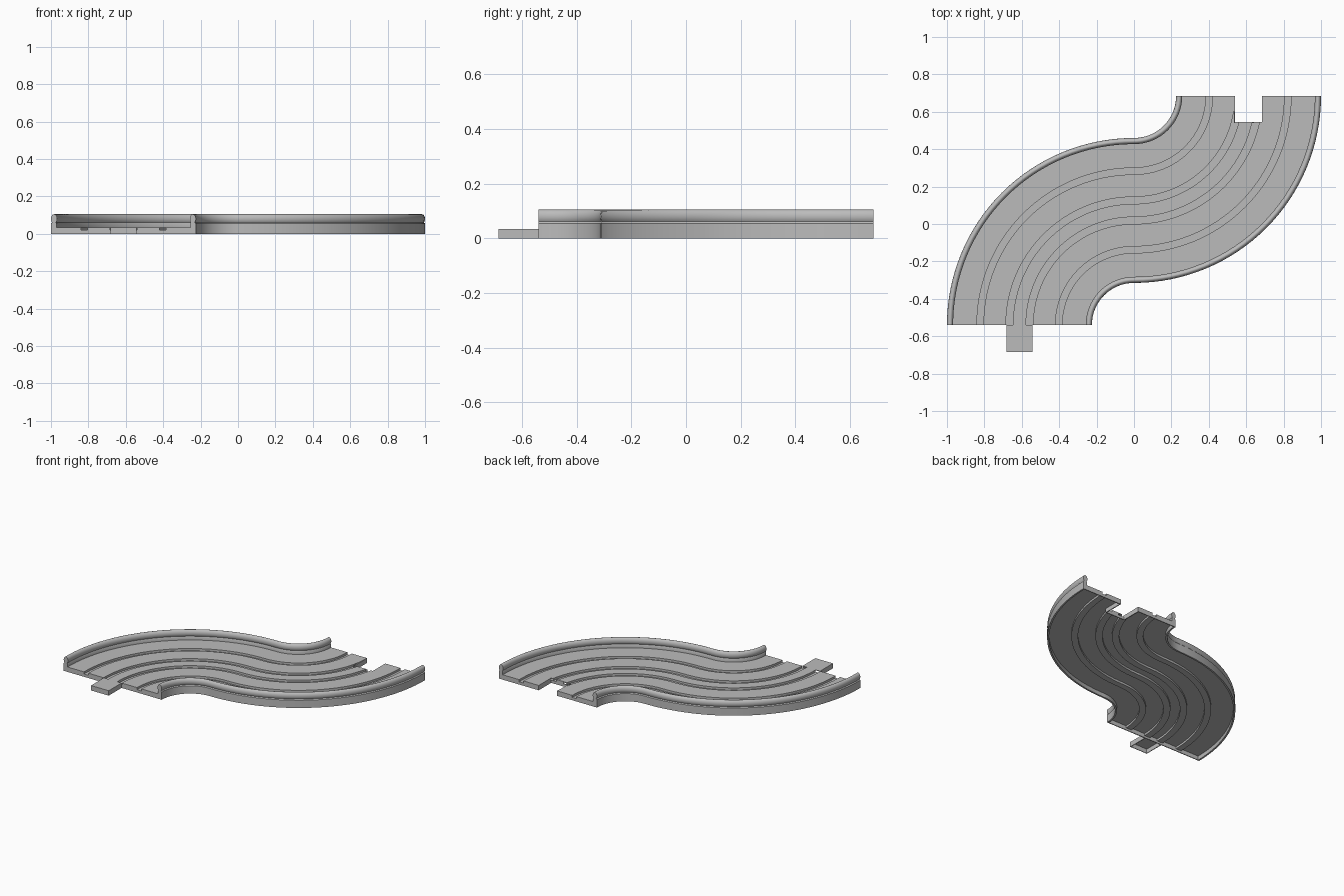
import bpy, bmesh, math

if "Cube" in bpy.data.objects:
    bpy.data.objects.remove(bpy.data.objects["Cube"])

R0, R1 = 0.225, 1.0              # inner and outer bend radius
MID = (R0 + R1) / 2
Y0, Y1 = -0.54, 0.685            # track ends, also the bend centres
FLOOR, GROOVE, T = 0.035, 0.02, 0.006

grey = bpy.data.materials.new("light_grey")
grey.diffuse_color = (0.5, 0.5, 0.5, 1)
grey.use_nodes = True
grey.node_tree.nodes["Principled BSDF"].inputs["Base Color"].default_value = grey.diffuse_color


def finish(name, bm, smooth=False):
    bmesh.ops.recalc_face_normals(bm, faces=bm.faces)
    me = bpy.data.meshes.new(name)
    bm.to_mesh(me)
    bm.free()
    ob = bpy.data.objects.new(name, me)
    bpy.context.collection.objects.link(ob)
    me.materials.append(grey)
    if smooth:
        bpy.ops.object.select_all(action='DESELECT')
        bpy.context.view_layer.objects.active = ob
        ob.select_set(True)
        bpy.ops.object.shade_smooth_by_angle(angle=math.radians(35))
    return ob


def sweep(name, profile, stations, smooth=False):
    """Loft a closed (radius, z) profile through functions radius -> (x, y)."""
    bm = bmesh.new()
    rings = [[bm.verts.new((*st(r), z)) for r, z in profile] for st in stations]
    n = len(profile)
    for a, b in zip(rings, rings[1:]):
        for i in range(n):
            j = (i + 1) % n
            bm.faces.new((a[i], a[j], b[j], b[i]))
    bm.faces.new(rings[0])
    bm.faces.new(rings[-1])
    return finish(name, bm, smooth)


def box(name, x0, x1, y0, y1, z0, z1, open_dirs=()):
    bm = bmesh.new()
    bmesh.ops.create_cube(bm, size=1)
    for v in bm.verts:
        v.co = (x0 if v.co.x < 0 else x1, y0 if v.co.y < 0 else y1,
                z0 if v.co.z < 0 else z1)
    bm.normal_update()
    gone = [f for f in bm.faces
            if any(f.normal.dot(d) > 0.9 for d in map(Vector, open_dirs))]
    bmesh.ops.delete(bm, geom=gone, context='FACES')
    return finish(name, bm)


from mathutils import Vector

# Track floor from inner to outer radius, with four grooves
offsets = [-0.2275, -0.1925, -0.0725, -0.0350, 0.0350, 0.0725, 0.1925, 0.2275]


def floor_line(top, low, widen=0.0):
    pts = []
    for i, o in enumerate(offsets):
        r = MID + o + (widen if i % 2 else -widen)
        pts += [(r, top), (r, low)] if i % 2 == 0 else [(r, low), (r, top)]
    return pts


# Rounded bead rail, going from the outside of the wall over to the floor
W = 0.033


def rail():
    pts = [(0, 0), (0, 0.055)]
    for i in range(15):
        a = math.radians(-50 + 280 * i / 14)
        pts.append((W / 2 - W / 2 * math.cos(a), 0.08 + 0.025 * math.sin(a)))
    return pts + [(W - 0.003, 0.055), (W - 0.003, FLOOR)]


rim = 0.012
inner_rail = [(R0 + d, z) for d, z in rail()]
outer_rail = [(R1 - d, z) for d, z in reversed(rail())]
under = floor_line(FLOOR - T, GROOVE - T, 0.004)[::-1]
profile = (inner_rail + floor_line(FLOOR, GROOVE) + outer_rail
           + [(R1 - rim, 0), (R1 - rim, FLOOR - T)] + under
           + [(R0 + rim, FLOOR - T), (R0 + rim, 0)])


# S-shaped path: two opposite quarter bends
def first(a):
    return lambda r: (-r * math.cos(a), Y0 + r * math.sin(a))


def second(a):
    return lambda r: ((R0 + R1 - r) * math.sin(a), Y1 - (R0 + R1 - r) * math.cos(a))


N = 32
steps = [math.pi / 2 * i / N for i in range(N + 1)]
path = [first(a) for a in steps] + [second(a) for a in steps[1:]]
track = sweep("curved_track", profile, path, True)

# End walls closing the hollow underside
wall = ([(R0 + 0.002, 0), (R0 + 0.002, FLOOR)] + floor_line(FLOOR, GROOVE)
        + [(R1 - 0.002, FLOOR), (R1 - 0.002, 0)])
sweep("front_end_wall", wall, [lambda r, y=y: (-r, y) for y in (Y0, Y0 + T)])
back = sweep("back_end_wall", wall,
             [lambda r, y=y: (R0 + R1 - r, y) for y in (Y1 - T, Y1)])

# Connector notch cut in the back end
H = 0.0725
ny = Y1 - 0.14
cutter = box("notch_cutter", MID - H, MID + H, ny, Y1 + 0.1, -0.1, 0.2)
cutter.hide_render = True
cutter.hide_set(True)
for ob in (track, back):
    m = ob.modifiers.new("notch", 'BOOLEAN')
    m.operation = 'DIFFERENCE'
    m.solver = 'EXACT'
    m.object = cutter
for s, label in ((-1, "left"), (1, "right")):
    xs = sorted((MID + s * H, MID + s * (H + T)))
    box(f"notch_{label}_wall", *xs, ny - T, Y1, 0, FLOOR - 0.002)
box("notch_inner_wall", MID - H, MID + H, ny - T, ny, 0, GROOVE - 0.001)
box("notch_inner_wall_top", MID - 0.025, MID + 0.03, ny - T, ny, 0, FLOOR - 0.001)

# Hollow connector tongue on the front end
tongue = box("connector_tongue", -MID - 0.07, -MID + 0.07, -0.685, Y0, 0, FLOOR,
             [(0, 0, -1), (0, 1, 0)])
sol = tongue.modifiers.new("shell", 'SOLIDIFY')
sol.thickness = T
sol.offset = -1
